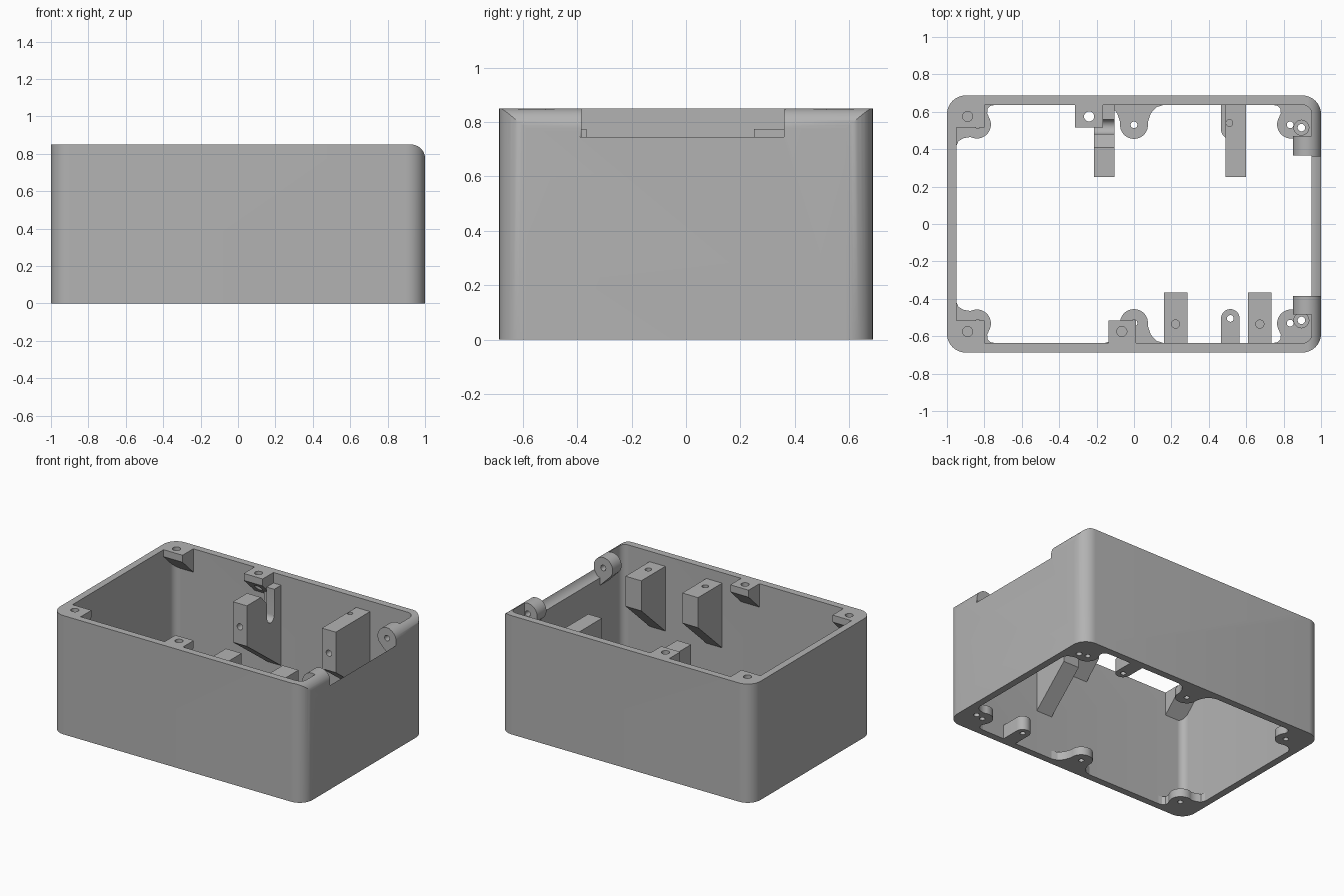
import bpy, bmesh
from math import radians, cos, sin

if "Cube" in bpy.data.objects:
    bpy.data.objects.remove(bpy.data.objects["Cube"])

grey = bpy.data.materials.new("plain grey")
grey.use_nodes = True
grey.diffuse_color = (0.45, 0.45, 0.45, 1)
grey.node_tree.nodes["Principled BSDF"].inputs["Base Color"].default_value = (0.45, 0.45, 0.45, 1)

W, H, IX, IY = 0.687, 0.85, 0.95, 0.637   # half depth, height, inner half sizes
PIN = (0.925, 0.775)                      # hinge axis in x and z
ARM_TOP = 0.775


def arc(cx, cy, r, a0, a1, n=16):
    angles = [radians(a0 + (a1 - a0) * i / n) for i in range(n + 1)]
    return [(cx + r * cos(a), cy + r * sin(a)) for a in angles]


def circle(cx, cy, r, n=24):
    return arc(cx, cy, r, 0, 360, n)[:-1]


def rounded_rect(hx, hy, r):
    pts = []
    for sx, sy, a in ((1, 1, 0), (-1, 1, 90), (-1, -1, 180), (1, -1, 270)):
        pts += arc(sx * (hx - r), sy * (hy - r), r, a, a + 90, 10)
    return pts


def prism(name, pts, axis, lo, hi):
    """Extrude a flat outline along an axis between two positions."""
    place = {"x": lambda u, v, w: (w, u, v),
             "y": lambda u, v, w: (u, w, v),
             "z": lambda u, v, w: (u, v, w)}[axis]
    bm = bmesh.new()
    a = [bm.verts.new(place(u, v, lo)) for u, v in pts]
    b = [bm.verts.new(place(u, v, hi)) for u, v in pts]
    bm.faces.new(a)
    bm.faces.new(b)
    for i in range(len(pts)):
        j = (i + 1) % len(pts)
        bm.faces.new((a[i], a[j], b[j], b[i]))
    bmesh.ops.recalc_face_normals(bm, faces=bm.faces)
    mesh = bpy.data.meshes.new(name)
    bm.to_mesh(mesh)
    bm.free()
    mesh.materials.append(grey)
    obj = bpy.data.objects.new(name, mesh)
    bpy.context.collection.objects.link(obj)
    return obj


def carve(obj, cutter, operation="DIFFERENCE"):
    """Apply a boolean and discard the cutter."""
    mod = obj.modifiers.new("carve", "BOOLEAN")
    mod.operation, mod.object, mod.solver = operation, cutter, "EXACT"
    bpy.context.view_layer.update()
    graph = bpy.context.evaluated_depsgraph_get()
    mesh = bpy.data.meshes.new_from_object(obj.evaluated_get(graph))
    obj.modifiers.clear()
    obj.data = mesh
    bpy.data.objects.remove(cutter)


def drill(obj, u, v, r, axis, lo, hi):
    carve(obj, prism("drill", circle(u, v, r), axis, lo, hi))


# Shell: open frame with a rounded hinge edge and a hinge recess
shell = prism("box_shell", rounded_rect(1, W, 0.1), "z", 0, H)
side = [(-1.1, -0.1), (1, -0.1)] + arc(*PIN, 0.075, 0, 90) + [(-1.1, H)]
carve(shell, prism("edge_cutter", side, "y", -1, 1), "INTERSECT")
carve(shell, prism("cavity_cutter", rounded_rect(IX, IY, 0.05), "z", -0.1, 1))
recess = arc(*PIN, 0.081, 180, 360) + [(1.006, 1), (0.844, 1)]
carve(shell, prism("recess_cutter", recess, "y", -0.39, 0.36))

# Hinge knuckles with sloped supports
knuckle = arc(*PIN, 0.075, -45, 225, 32) + [(0.97, 0.625)]
for name, lo, hi in (("front_knuckle", -0.485, -0.385), ("back_knuckle", 0.365, 0.47)):
    k = prism(name, knuckle, "y", lo, hi)
    drill(k, *PIN, 0.02, "y", lo - 0.1, hi + 0.1)

# Lid screw blocks flush with the rim, sloped below
for name, s, x0, x1, hx in (("front_corner_block", -1, -0.96, -0.8, -0.89),
                            ("back_corner_block", 1, -0.96, -0.8, -0.89),
                            ("front_middle_block", -1, -0.135, 0.01, -0.065),
                            ("back_middle_block", 1, -0.315, -0.165, -0.24)):
    outline = [(s * 0.515, H), (s * 0.65, H), (s * 0.65, 0.67), (s * 0.515, 0.8)]
    b = prism(name, outline, "x", x0, x1)
    drill(b, hx, s * 0.575, 0.027, "z", 0.5 if "back_middle" in name else 0.77, 1)

# Bracket arms with sloped undersides
for name, x0, x1 in (("front_inner_arm", 0.16, 0.285), ("front_outer_arm", 0.61, 0.735)):
    outline = [(-0.365, ARM_TOP), (-0.65, ARM_TOP), (-0.65, 0.3), (-0.365, 0.56)]
    arm = prism(name, outline, "x", x0, x1)
    drill(arm, (x0 + x1) / 2, -0.535, 0.022, "z", 0.6, 1)

tail = [(0.65, 0.19), (0.25, 0.485)]
arm = prism("back_right_arm", [(0.25, ARM_TOP), (0.65, ARM_TOP)] + tail, "x", 0.49, 0.6)
drill(arm, 0.51, 0.54, 0.018, "z", 0.68, 1)
drill(arm, 0.545, 0.61, 0.022, "y", 0.2, 0.35)

slotted = [(0.25, ARM_TOP), (0.41, ARM_TOP), (0.48, 0.7)]
slotted += arc(0.52, 0.59, 0.04, 180, 360, 10) + [(0.56, ARM_TOP), (0.65, ARM_TOP)]
arm = prism("back_left_arm", slotted + tail, "x", -0.215, -0.105)
drill(arm, -0.16, 0.61, 0.022, "y", 0.2, 0.35)
carve(arm, prism("clearance", [(-0.3, 0.52), (-0.165, 0.52), (-0.165, 0.6), (-0.3, 0.6)],
                 "z", 0.55, 1))

# Base flanges: corner lobes, middle lobes and small tabs
corner = [(-0.01, -0.01), (-0.01, 0.22), (0, 0.22), (0.012, 0.193), (0.04, 0.178), (0.075, 0.172)]
corner += arc(0.11, 0.105, 0.075, 105, -30)
corner += [(0.165, 0.045), (0.168, 0.02), (0.183, 0.005), (0.21, 0), (0.21, -0.01)]
half = [(0.16, -0.01), (0.16, 0), (0.12, 0.012), (0.09, 0.045)]
middle = half + arc(0, 0.107, 0.075, -10, 190) + [(-u, v) for u, v in reversed(half)]
tab = [(0.05, -0.01)] + arc(0, 0.132, 0.05, 0, 180) + [(-0.05, -0.01)]

for word, s in (("front", -1), ("back", 1)):
    for hand, t in (("left", 1), ("right", -1)):
        pts = [(t * (IX - u), s * (IY - v)) for u, v in corner]
        lobe = prism(f"{word}_{hand}_corner_flange", pts, "z", 0, 0.06)
        drill(lobe, t * 0.835, s * 0.53, 0.018, "z", -0.1, 0.2)
        if t > 0:
            drill(lobe, 0.895, s * 0.515, 0.02, "z", -0.1, 0.2)
            drill(lobe, 0.895, s * 0.515, 0.04, "z", 0.04, 0.2)
    for name, outline, x, depth, height in (("middle_flange", middle, 0, 0.107, 0.06),
                                            ("tab", tab, 0.515, 0.132, 0.1)):
        pts = [(x + u, s * (IY - v)) for u, v in outline]
        part = prism(f"{word}_{name}", pts, "z", 0, height)
        drill(part, x, s * (IY - depth), 0.018, "z", -0.1, 0.2)

# Smooth the curved walls while keeping edges crisp
for obj in bpy.context.scene.objects:
    obj.select_set(obj.type == "MESH")
bpy.context.view_layer.objects.active = shell
bpy.ops.object.shade_smooth_by_angle(angle=radians(30))
